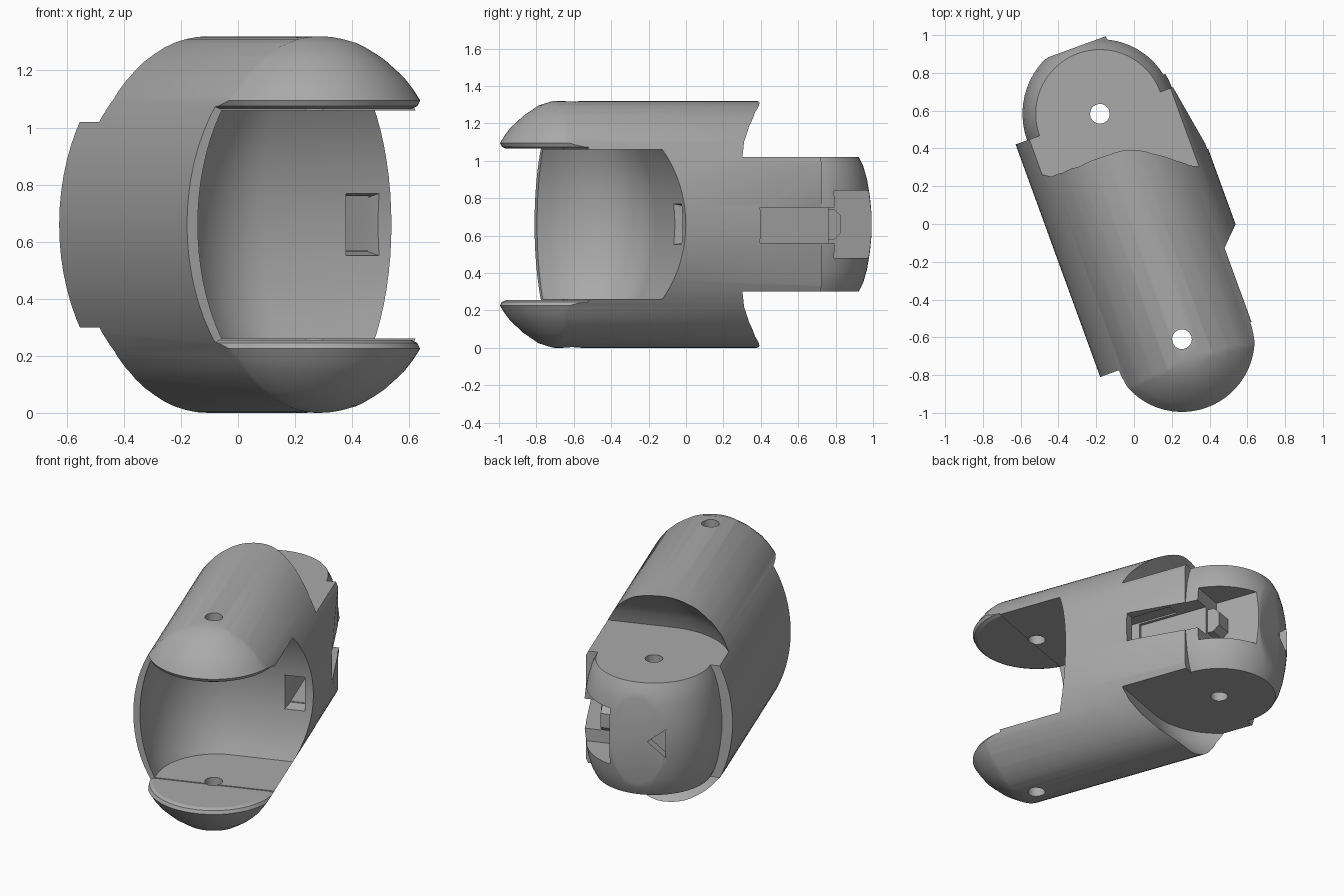
import bpy, bmesh
from math import sin, cos, pi, sqrt, radians
from mathutils import Matrix

if "Cube" in bpy.data.objects:
    bpy.data.objects.remove(bpy.data.objects["Cube"])

grey = bpy.data.materials.new("plain grey")
grey.use_nodes = True
grey.diffuse_color = (0.4, 0.4, 0.4, 1)
grey.node_tree.nodes["Principled BSDF"].inputs["Base Color"].default_value = (0.4, 0.4, 0.4, 1)

MID = 0.66            # height of the horizontal symmetry plane
AXIS = 0.03           # sideways position of the pin axes
FRONT, BACK = -0.66, 0.61   # lengthwise position of the pins
HALF = 0.475          # half width of the tube


def hull(name, points):
    """Convex solid around the points."""
    bm = bmesh.new()
    for p in points:
        bm.verts.new(p)
    res = bmesh.ops.convex_hull(bm, input=bm.verts[:])
    loose = {g for g in res["geom_interior"] + res["geom_unused"] if isinstance(g, bmesh.types.BMVert)}
    bmesh.ops.delete(bm, geom=list(loose), context="VERTS")
    bmesh.ops.dissolve_limit(bm, angle_limit=0.002, verts=bm.verts[:], edges=bm.edges[:])
    bmesh.ops.recalc_face_normals(bm, faces=bm.faces[:])
    mesh = bpy.data.meshes.new(name)
    bm.to_mesh(mesh)
    bm.free()
    mesh.materials.append(grey)
    obj = bpy.data.objects.new(name, mesh)
    bpy.context.collection.objects.link(obj)
    return obj


def box(name, x0, x1, y0, y1, z0, z1):
    return hull(name, [(x, y, z) for x in (x0, x1) for y in (y0, y1) for z in (z0, z1)])


def rings(y, profile, squash=1.0, n=64, side=1):
    """Points of a turned shape about an upright pin; profile is (radius, height above MID)."""
    return [(AXIS + squash * r * cos(2 * pi * i / n), y + r * sin(2 * pi * i / n), MID + side * h)
            for r, h in profile for i in range(n)]


def swept(points, dy):
    """Points repeated toward the open right-hand side and lengthwise."""
    return [(x + a, y + b, z) for x, y, z in points for a in (0, 1.2) for b in (0, dy)]


def combine(target, tool, operation="DIFFERENCE"):
    mod = target.modifiers.new("combine", "BOOLEAN")
    mod.object, mod.operation, mod.solver = tool, operation, "EXACT"
    bpy.context.view_layer.objects.active = target
    bpy.ops.object.modifier_apply(modifier=mod.name)
    bpy.data.objects.remove(tool)


# Elliptical tube
N = 72
body = hull("finger_segment", [(AXIS + HALF * cos(2 * pi * i / N), y, MID + MID * sin(2 * pi * i / N))
                               for i in range(N) for y in (-1.15, BACK)])

# Domed prong tips: everything ahead of the side wall except the two domes
nose = box("nose_cutter", -1, 1, -1.4, -0.70, -0.2, 1.5)
tip = [(0.355, 0.405), (0.375, 0.415), (0.385, 0.435), (0.36, 0.475), (0.33, 0.515), (0.26, 0.58),
       (0.18, 0.635), (0.1, 0.66), (0.03, 0.668)]
for side in (1, -1):
    combine(nose, hull("dome", rings(FRONT, tip, side=side)))
combine(body, nose)

# Prong rims stay above and below this barrel-shaped socket, open to the front and right
socket = [(HALF * sqrt(1 - (h / MID) ** 2), h) for h in [0.4 * k / 8 for k in range(-8, 9)]]
combine(body, hull("socket_cutter", swept(rings(FRONT, socket, 0.915), -1.2)))

# Clearance above and below the rear knuckle
scoop = [(0.445, 0.36), (0.42, 0.44), (0.37, 0.52), (0.30, 0.60), (0.22, 0.66), (0.1, 0.74)]
for side in (1, -1):
    combine(body, hull("scoop_cutter", swept(rings(BACK, scoop, side=side), 1.2)))

# Right flank tapers into the knuckle
combine(body, hull("flank_cutter", [(x, y, z) for z in (-0.1, 1.4)
                                    for x, y in ((0.505, 0.24), (0.44, 0.62), (0.8, 0.62), (0.8, 0.24))]))

# Rounded rear knuckle, with a flattened back
barrel = [(0.34, 0.36), (0.365, 0.31), (0.385, 0.24), (0.40, 0.15), (0.41, 0.05)]
barrel += [(r, -h) for r, h in barrel]
knuckle = hull("knuckle", rings(BACK, barrel))
combine(knuckle, box("back_cutter", -1, 1, 0.985, 1.5, 0, 1.4))
combine(body, knuckle, "UNION")

# Tendon tunnel, open groove and square pocket on the right
combine(body, box("tunnel_cutter", 0.35, 0.44, -0.4, 0.5, 0.57, 0.76))
combine(body, box("groove_cutter", 0.33, 0.8, 0.24, 0.75, 0.56, 0.75))
combine(body, box("pocket_cutter", 0.2, 0.8, 0.69, 1.2, 0.48, 0.84))
# Flared mouth where the tunnel meets the socket
combine(body, hull("mouth_cutter", [(x, y, MID + z) for y, a, b, h in ((-0.25, 0.32, 0.47, 0.12),
                                                                    (-0.12, 0.35, 0.44, 0.095))
                                    for x in (a, b) for z in (-h, h)]))

# Tendon guide with a chamfered end
combine(body, hull("tendon_guide", [(x, y, MID + s * z) for s in (1, -1) for x in (0.15, 0.31)
                                    for y, z in ((0.6, 0.08), (0.73, 0.08), (0.77, 0.045))]), "UNION")

# Small V notch in the flat back
combine(body, hull("notch_cutter", [(x, y, z) for y in (0.93, 1.1)
                                    for x, z in ((-0.03, MID), (-0.14, MID + 0.09), (-0.14, MID - 0.09))]))

# Pin holes
for y in (FRONT, BACK):
    combine(body, hull("pin_cutter", rings(y, [(0.052, -1), (0.052, 1)], n=32)))

# Turn into place and smooth
body.data.transform(Matrix.Rotation(radians(20), 4, "Z"))
bpy.ops.object.select_all(action="DESELECT")
body.select_set(True)
bpy.context.view_layer.objects.active = body
bpy.ops.object.shade_smooth_by_angle(angle=radians(25))
